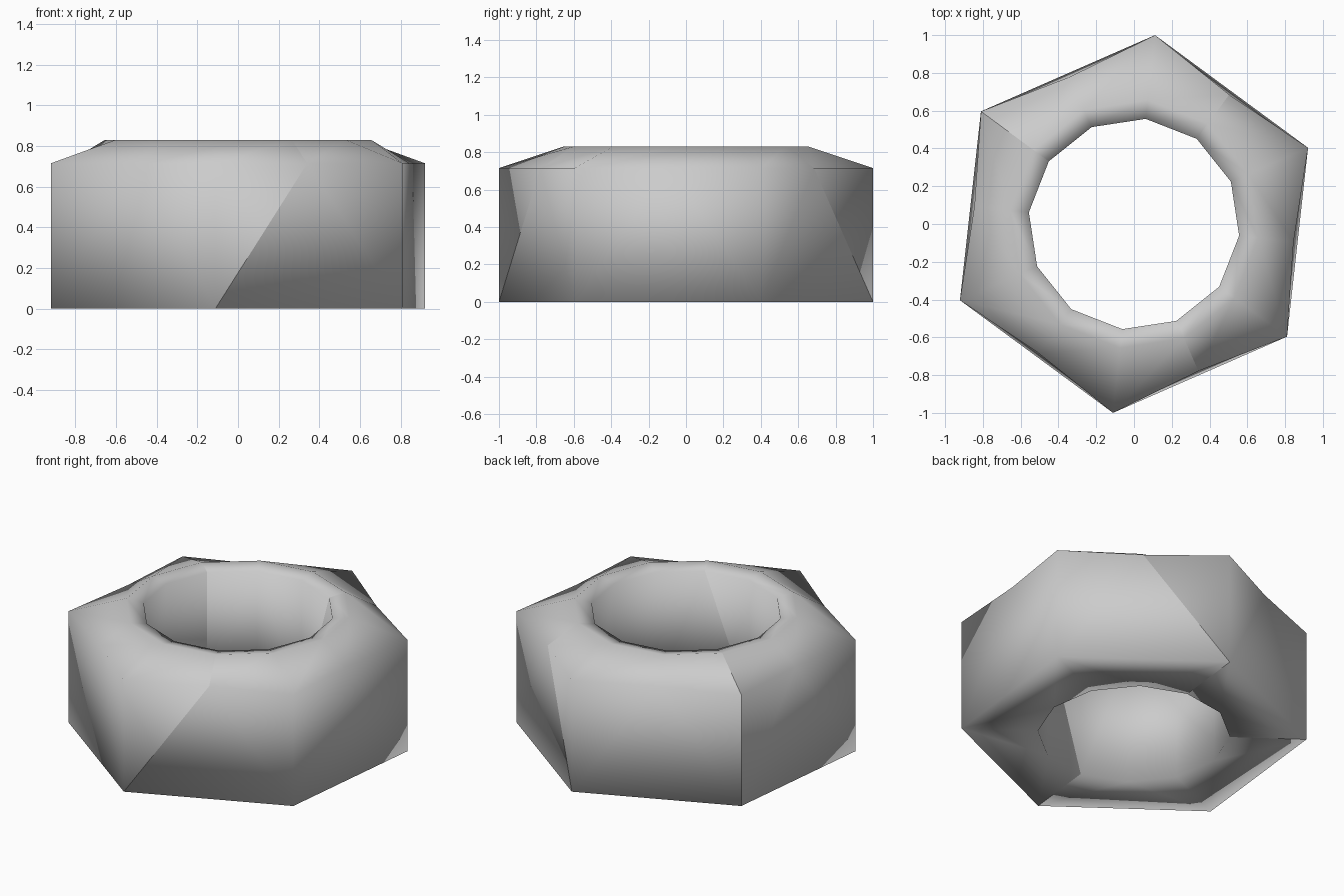
import bpy, bmesh
from math import cos, sin, radians

cube = bpy.data.objects.get("Cube")
if cube:
    bpy.data.objects.remove(cube)

START = radians(23.65)          # direction of the first hexagon corner
STEP = radians(30)              # even steps are corners, odd steps are flats

# One grey metal
metal = bpy.data.materials.new("grey metal")
metal.use_nodes = True
grey = (0.6, 0.6, 0.6, 1)
metal.diffuse_color = grey
metal.node_tree.nodes["Principled BSDF"].inputs["Base Color"].default_value = grey

bm = bmesh.new()


def ring(z, corner_r, flat_r=None):
    """Twelve points around the axis; the flats are left out without a flat_r."""
    points = []
    for i in range(12):
        r = flat_r if i % 2 else corner_r
        a = START + i * STEP
        points.append(bm.verts.new((r * cos(a), r * sin(a), z)) if r else None)
    return points


# Rings from the foot, up the outside and over into the hole
foot = ring(0, 1.006)
shoulder = ring(0.715, 1.006, 0.85)
crown = ring(0.83, 0.66, 0.66)
rim = ring(0.81, 0.56, 0.56)
hole_foot = ring(0, 0.56, 0.56)

# Chamfer and rounded top
for low, high in ((shoulder, crown), (crown, rim)):
    for i in range(12):
        j = (i + 1) % 12
        bm.faces.new((low[i], low[j], high[j], high[i]))

# Six sides, each with its piece of the underside and of the hole
for a in range(0, 12, 2):
    m, b = a + 1, (a + 2) % 12
    for tri in (
        (foot[a], foot[b], shoulder[m]),
        (foot[a], shoulder[m], shoulder[a]),
        (foot[b], shoulder[b], shoulder[m]),
        (foot[a], hole_foot[m], foot[b]),
        (foot[a], hole_foot[a], hole_foot[m]),
        (foot[b], hole_foot[m], hole_foot[b]),
        (rim[m], hole_foot[m], hole_foot[a]),
        (rim[m], hole_foot[a], rim[a]),
        (rim[m], hole_foot[b], hole_foot[m]),
        (rim[m], rim[b], hole_foot[b]),
    ):
        bm.faces.new(tri)

bmesh.ops.recalc_face_normals(bm, faces=bm.faces)
for face in bm.faces:
    face.smooth = True

# Three sharp seams running round the section: step at the top, step at the foot
for top, base in ((1, 2), (4, 4), (9, 8)):
    loop = [rim[top], crown[top], shoulder[top], foot[base], hole_foot[base]]
    for v, w in zip(loop, loop[1:] + loop[:1]):
        edge = bm.edges.get((v, w))
        if edge:
            edge.smooth = False

mesh = bpy.data.meshes.new("hex_nut")
bm.to_mesh(mesh)
bm.free()
mesh.materials.append(metal)
nut = bpy.data.objects.new("hex_nut", mesh)
bpy.context.collection.objects.link(nut)
